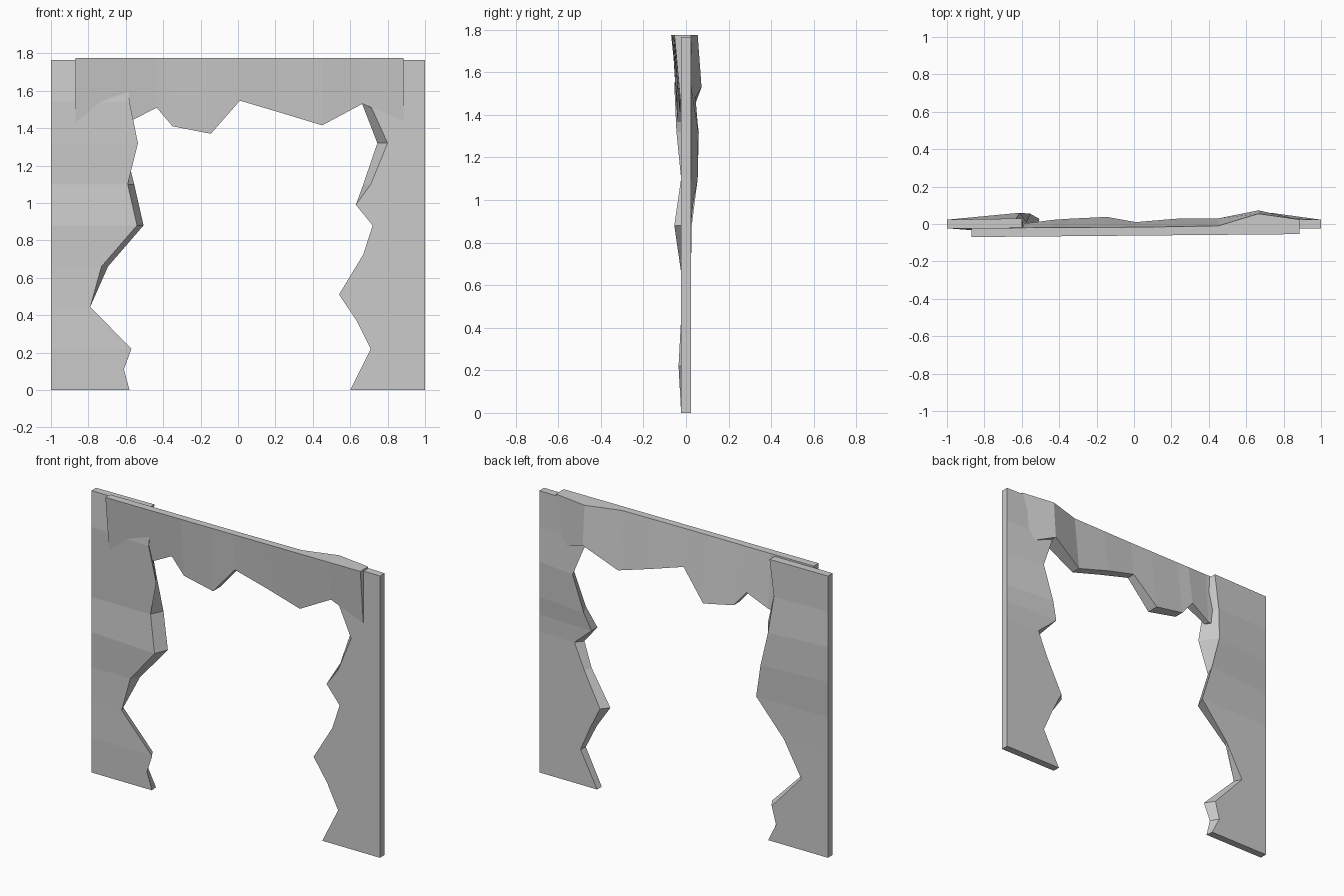
import bpy, bmesh


def ladder(name, rungs):
    """Closed slab from cross-section quads: outer front, inner front, inner back, outer back."""
    bm = bmesh.new()
    rings = [[bm.verts.new(p) for p in r] for r in rungs]
    for a, b in zip(rings, rings[1:]):
        for i in range(4):
            j = (i + 1) % 4
            bm.faces.new((a[i], a[j], b[j], b[i]))
    bm.faces.new(rings[0])
    bm.faces.new(rings[-1][::-1])
    bmesh.ops.recalc_face_normals(bm, faces=bm.faces)
    mesh = bpy.data.meshes.new(name)
    bm.to_mesh(mesh)
    bm.free()
    obj = bpy.data.objects.new(name, mesh)
    bpy.context.collection.objects.link(obj)
    return obj


def pier(name, side, edge):
    """Straight outer side at x = side, broken inner edge."""
    T = 0.023
    ladder(name, [((side, -T, z), (xf, yf, z), (xb, yb, z), (side, T, z))
                  for z, xf, yf, xb, yb in edge])


# Broken inner edges: z, front x, front y, back x, back y
pier("left_wall_pier", -1, [
    (0.00, -0.58, -0.023, -0.585, 0.023),
    (0.11, -0.61, -0.029, -0.64, 0.023),
    (0.22, -0.57, -0.035, -0.61, 0.023),
    (0.445, -0.79, -0.023, -0.815, 0.023),
    (0.66, -0.73, -0.023, -0.695, 0.023),
    (0.88, -0.54, -0.055, -0.505, 0.027),
    (1.10, -0.59, -0.023, -0.555, 0.055),
    (1.32, -0.535, -0.045, -0.61, 0.06),
    (1.54, -0.58, -0.055, -0.63, 0.03),
    (1.765, -0.60, -0.023, -0.60, 0.03)])

pier("right_wall_pier", 1, [
    (0.00, 0.60, -0.023, 0.60, 0.023),
    (0.22, 0.71, -0.023, 0.715, 0.023),
    (0.37, 0.635, -0.023, 0.65, 0.023),
    (0.51, 0.54, -0.023, 0.58, 0.023),
    (0.725, 0.67, -0.023, 0.69, 0.023),
    (0.88, 0.72, -0.023, 0.757, 0.023),
    (0.99, 0.63, -0.023, 0.63, 0.035),
    (1.10, 0.71, -0.023, 0.67, 0.055),
    (1.32, 0.80, -0.023, 0.745, 0.058),
    (1.54, 0.70, -0.023, 0.66, 0.04),
    (1.765, 0.70, -0.023, 0.70, 0.03)])

# Lintel with broken lower edge: x, lower z, lower front y, lower back y, upper back y
TOP = 1.775
lower = [
    (-0.87, 1.40, -0.030, 0.000, -0.022),
    (-0.57, 1.44, -0.030, 0.005, -0.020),
    (-0.435, 1.51, -0.035, 0.022, -0.019),
    (-0.35, 1.41, -0.035, 0.028, -0.019),
    (-0.145, 1.37, -0.040, 0.038, -0.018),
    (0.01, 1.547, -0.045, 0.010, -0.017),
    (0.22, 1.485, -0.035, 0.028, -0.014),
    (0.45, 1.415, -0.030, 0.030, -0.010),
    (0.665, 1.53, -0.030, 0.073, 0.055),
    (0.885, 1.44, -0.024, 0.018, 0.024)]
ladder("broken_lintel", [
    ((x, -0.062 + 0.009 * x, TOP), (x, yf, z), (x, yb, z), (x, yt, TOP))
    for x, z, yf, yb, yt in lower])
